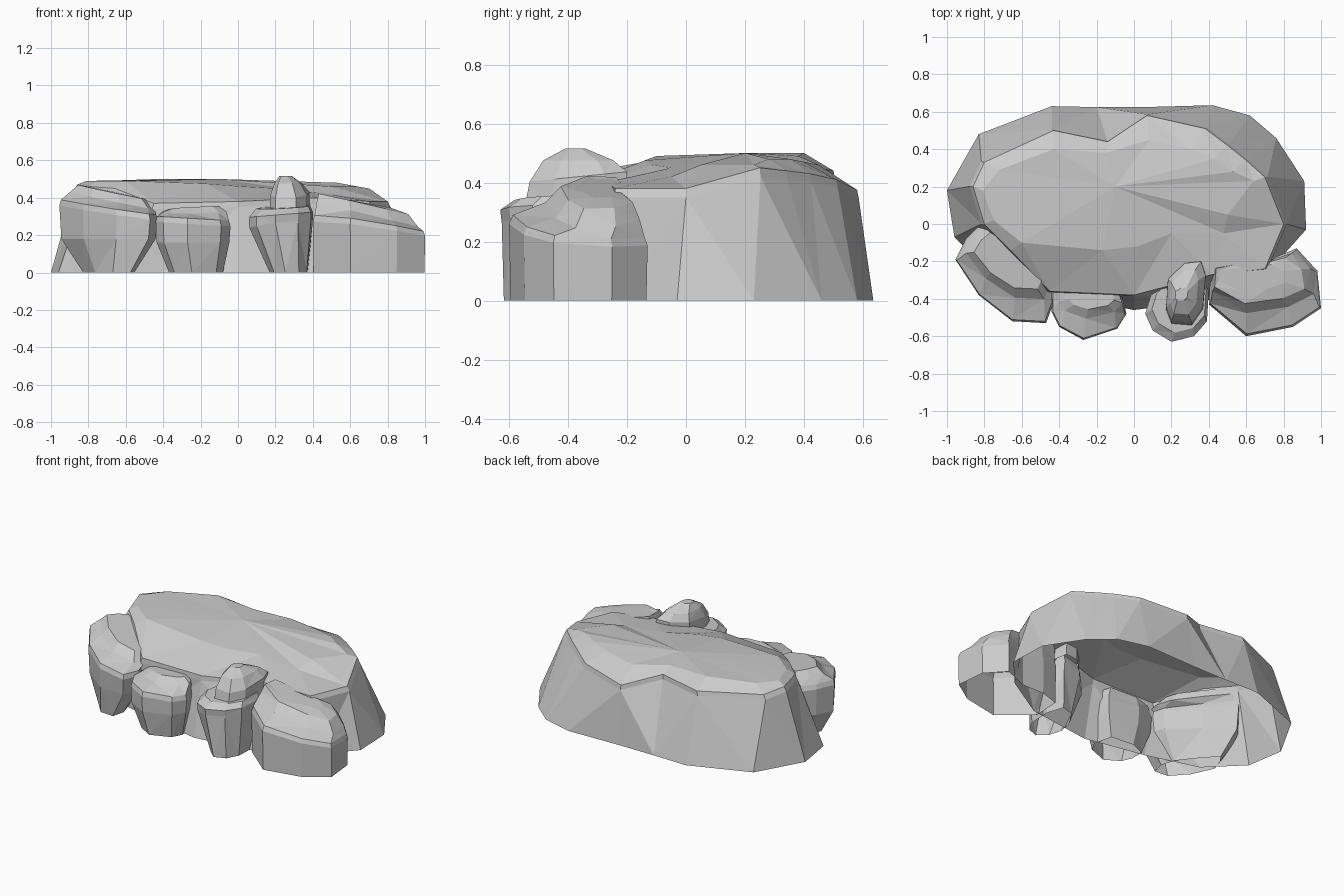
import bpy, bmesh


def loft(name, rings, peak=None):
    """Open-bottomed faceted shell through equal-length rings, closed on top."""
    bm = bmesh.new()
    vs = [[bm.verts.new(p) for p in r] for r in rings]
    n = len(rings[0])
    for lo, hi in zip(vs, vs[1:]):
        for i in range(n):
            j = (i + 1) % n
            bm.faces.new((lo[i], lo[j], hi[j], hi[i]))
    if peak:
        top = bm.verts.new(peak)
        for i in range(n):
            bm.faces.new((vs[-1][i], vs[-1][(i + 1) % n], top))
    else:
        bm.faces.new(vs[-1])
    bmesh.ops.triangulate(bm, faces=[f for f in bm.faces if len(f.verts) > 3])
    bmesh.ops.recalc_face_normals(bm, faces=bm.faces)
    me = bpy.data.meshes.new(name)
    bm.to_mesh(me)
    bm.free()
    ob = bpy.data.objects.new(name, me)
    bpy.context.collection.objects.link(ob)
    return ob


def stone(name, outline, levels):
    """Stack scaled copies of an outline; level = scale x/y, shift x/y, z, tilt x/y."""
    cx = sum(p[0] for p in outline) / len(outline)
    cy = sum(p[1] for p in outline) / len(outline)
    rings = []
    for sx, sy, dx, dy, z, tx, ty in levels:
        rings.append([(cx + dx + (x - cx) * sx, cy + dy + (y - cy) * sy,
                       z + (x - cx) * sx * tx + (y - cy) * sy * ty) for x, y in outline])
    return loft(name, rings)


# Main boulder: foot, chipped rim and plateau
foot = [(.92, -.03), (.91, .23), (.76, .46), (.62, .58), (.42, .635), (.05, .625),
        (-.2, .625), (-.44, .63), (-.83, .48), (-1, .18), (-.96, -.07), (-.75, -.28),
        (-.4, -.38), (0, -.46), (.45, -.4), (.75, -.22)]
rim = [(.8, 0, .38), (.7, .25, .45), (.6, .34, .44), (.5, .42, .43), (.38, .51, .41),
       (.07, .58, .375), (-.14, .44, .45), (-.43, .5, .44), (-.8, .33, .45),
       (-.86, .2, .47), (-.8, 0, .46), (-.66, -.14, .45), (-.45, -.36, .37),
       (0, -.38, .38), (.42, -.27, .4), (.7, -.24, .38)]
plateau = [(.5, .05, .46), (.64, .23, .46), (.53, .28, .48), (.43, .35, .48), (.3, .4, .47),
           (.08, .45, .46), (-.15, .38, .49), (-.43, .4, .5), (-.72, .29, .49),
           (-.81, .18, .49), (-.75, .02, .49), (-.6, -.1, .49), (-.17, -.14, .475),
           (.02, -.12, .46), (.2, -.05, .45), (.48, -.05, .42)]
under_rim = [(x * 1.02, y * 1.01, z - .03) for x, y, z in rim]
loft("main_boulder", [[(x, y, 0) for x, y in foot], under_rim, rim, plateau],
     (-.1, .2, .5))

# Low wide stone at the right, stepped and sloping down to the side
stone("right_stone",
      [(.4, -.43), (.6, -.6), (.85, -.55), (1, -.45), (.98, -.25), (.87, -.13),
       (.7, -.2), (.54, -.2), (.41, -.24)],
      [(.99, .98, 0, 0, 0, 0, 0), (1, 1, 0, 0, .225, -.13, -.08),
       (.97, .95, 0, 0, .255, -.15, -.08), (.9, .68, -.01, .04, .31, -.24, 0),
       (.8, .52, -.03, .05, .365, -.23, -.02), (.6, .3, -.07, .06, .38, -.18, 0)])

# Narrow stone with a knob on top
stone("knob_stone",
      [(.06, -.48), (.1, -.57), (.2, -.63), (.32, -.6), (.39, -.52), (.4, -.36),
       (.34, -.24), (.2, -.27), (.09, -.38)],
      [(.6, .93, .04, 0, 0, 0, 0), (1, .97, 0, 0, .26, .12, -.05),
       (1, 1, 0, 0, .31, .08, 0), (.85, .84, .01, .02, .35, .05, .05)])
stone("knob",
      [(.17, -.46), (.2, -.54), (.31, -.55), (.37, -.46), (.385, -.28), (.36, -.2),
       (.27, -.21), (.18, -.3)],
      [(1, 1, 0, 0, .32, 0, .1), (.98, .94, 0, .01, .42, 0, .1),
       (.7, .68, -.01, .01, .475, 0, 0), (.32, .2, -.025, 0, .515, 0, 0)])

# Small centre-left stone
stone("centre_stone",
      [(-.44, -.47), (-.4, -.55), (-.27, -.62), (-.09, -.56), (-.04, -.48),
       (-.08, -.33), (-.3, -.31), (-.44, -.36)],
      [(.72, .82, .02, .01, 0, 0, 0), (.97, .97, 0, 0, .16, 0, 0),
       (1, 1, 0, 0, .26, -.06, 0), (.96, .94, 0, 0, .29, -.06, 0),
       (.85, .6, .01, .05, .325, .02, .1), (.6, .35, .02, .06, .35, .05, 0)])

# Long stone at the left, undercut, stepped and rising outward
stone("left_stone",
      [(-.955, -.19), (-.83, -.38), (-.65, -.52), (-.47, -.53), (-.43, -.42),
       (-.48, -.3), (-.66, -.14), (-.83, -.01), (-.9, -.08)],
      [(.52, .75, 0, -.02, 0, 0, 0), (.96, .96, 0, 0, .18, 0, 0),
       (1, 1, 0, 0, .32, -.13, .03), (.97, .96, 0, 0, .35, -.14, .03),
       (.86, .72, .02, .06, .385, -.19, .03), (.7, .58, .02, .08, .43, -.2, .02)])
